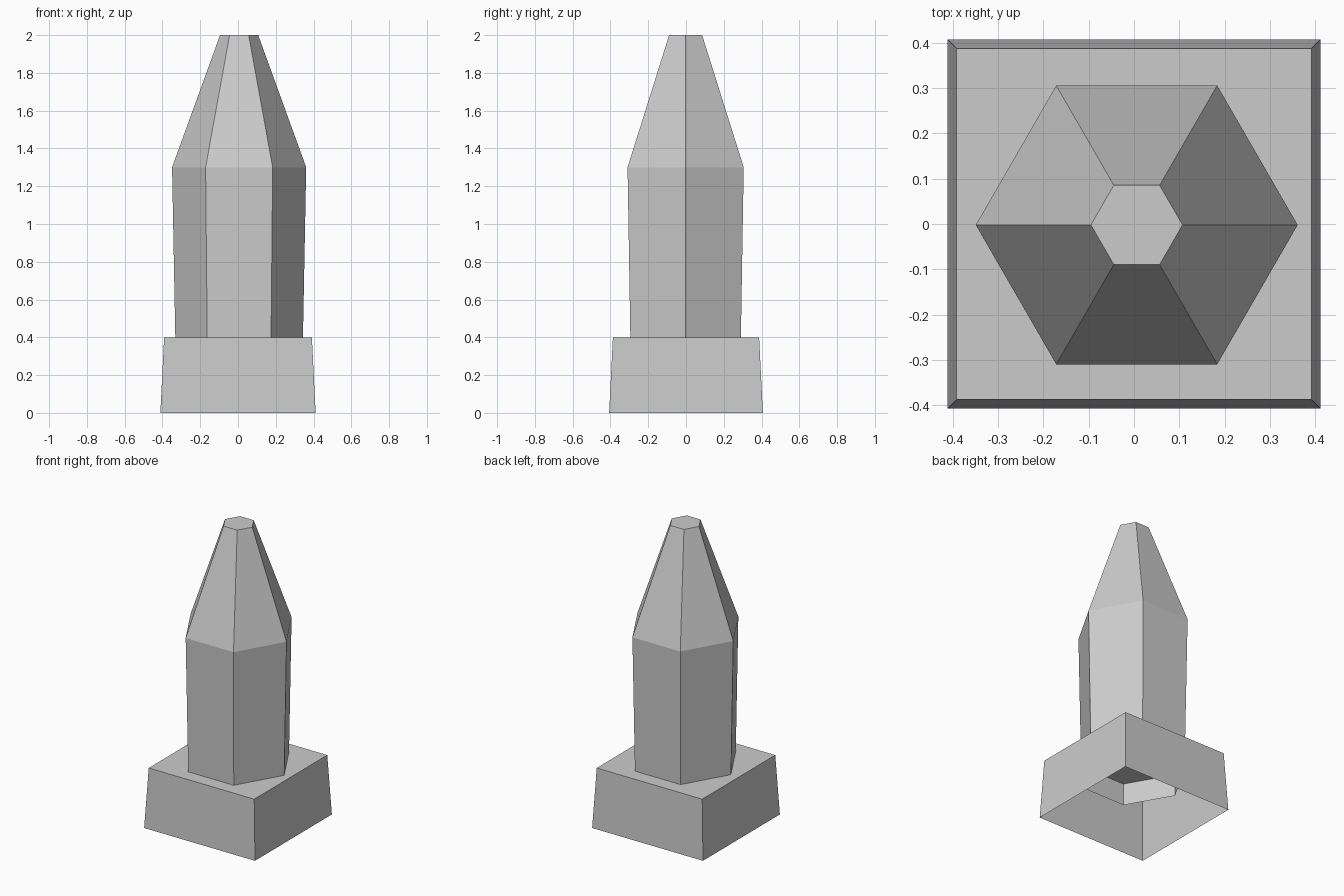
import bpy, bmesh, math

if "Cube" in bpy.data.objects:
    bpy.data.objects.remove(bpy.data.objects["Cube"])


def loft(name, rings):
    """Bridge rings of points from bottom to top; cap the top, leave the bottom open."""
    bm = bmesh.new()
    loops = [[bm.verts.new(p) for p in ring] for ring in rings]
    for low, high in zip(loops, loops[1:]):
        n = len(low)
        for i in range(n):
            j = (i + 1) % n
            bm.faces.new((low[i], low[j], high[j], high[i]))
    bm.faces.new(loops[-1])
    mesh = bpy.data.meshes.new(name)
    bm.to_mesh(mesh)
    bm.free()
    obj = bpy.data.objects.new(name, mesh)
    bpy.context.collection.objects.link(obj)
    return obj


def rectangle(hx, hy, z):
    return [(-hx, -hy, z), (hx, -hy, z), (hx, hy, z), (-hx, hy, z)]


def hexagon(radius, z, cx=0.006, cy=-0.002):
    return [(cx + radius * math.cos(math.radians(60 * i)),
             cy + radius * math.sin(math.radians(60 * i)), z) for i in range(6)]


# Tapered square plinth, hollow from below
loft("plinth", [rectangle(0.411, 0.407, 0), rectangle(0.391, 0.387, 0.4)])

# Six-sided shaft with a tapering top, its open lower end sunk into the plinth
loft("hexagonal_post", [hexagon(0.335, 0.25), hexagon(0.355, 1.3), hexagon(0.101, 2.0)])
